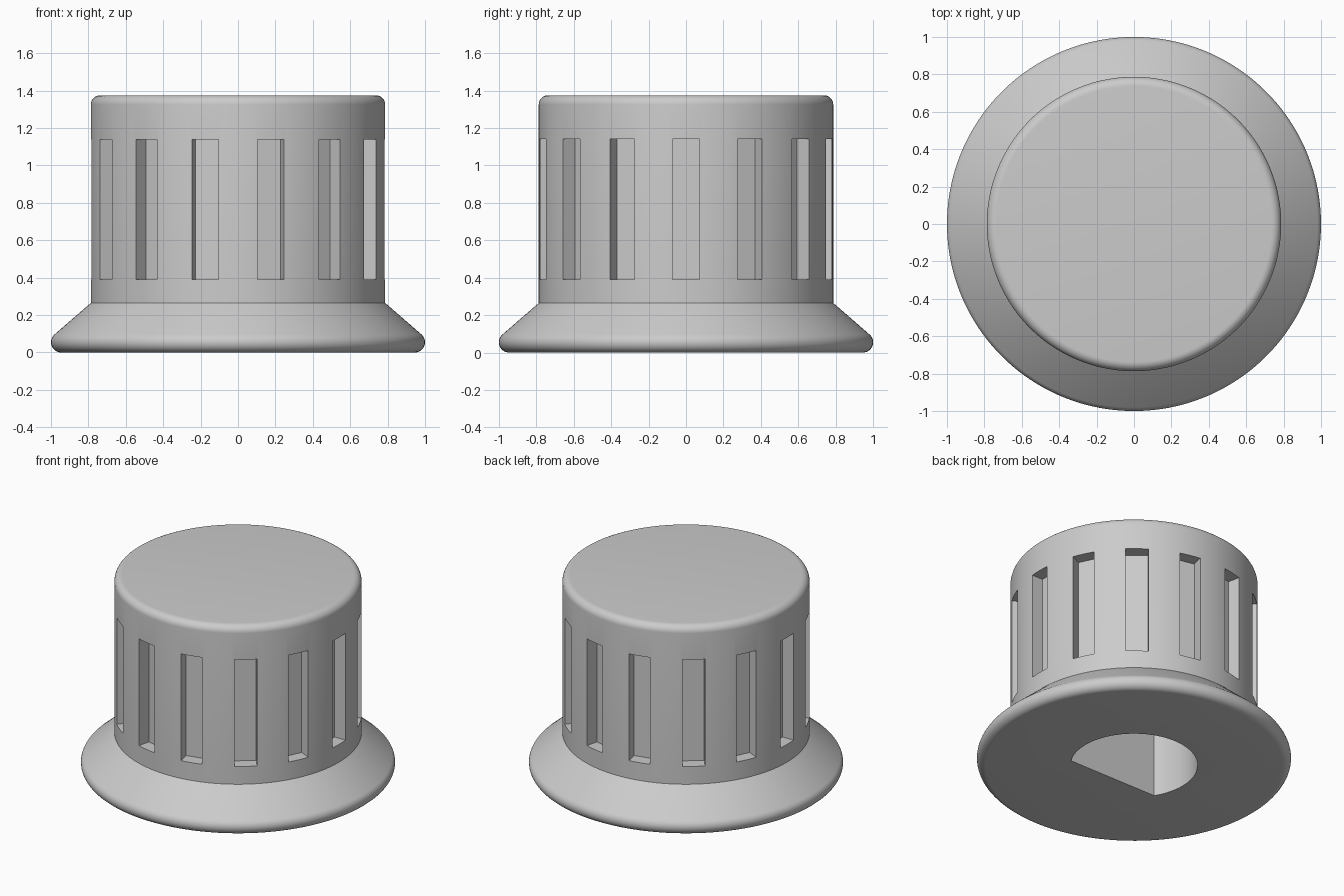
import bpy, bmesh, math
from mathutils import Matrix

if "Cube" in bpy.data.objects:
    bpy.data.objects.remove(bpy.data.objects["Cube"])

SEGMENTS = 168
SLOTS = 14


def mesh_object(name, bm):
    bmesh.ops.recalc_face_normals(bm, faces=bm.faces[:])
    mesh = bpy.data.meshes.new(name)
    bm.to_mesh(mesh)
    bm.free()
    obj = bpy.data.objects.new(name, mesh)
    bpy.context.collection.objects.link(obj)
    return obj


def arc(cx, cz, r, start, end, steps):
    return [(cx + r * math.cos(math.radians(start + (end - start) * i / steps)),
             cz + r * math.sin(math.radians(start + (end - start) * i / steps)))
            for i in range(steps + 1)]


def lathe(name, profile):
    bm = bmesh.new()
    rings = []
    for r, z in profile:
        rings.append([bm.verts.new((r * math.cos(2 * math.pi * i / SEGMENTS),
                                    r * math.sin(2 * math.pi * i / SEGMENTS), z))
                      for i in range(SEGMENTS)])
    for a, b in zip(rings, rings[1:]):
        for i in range(SEGMENTS):
            j = (i + 1) % SEGMENTS
            bm.faces.new((a[i], a[j], b[j], b[i]))
    bm.faces.new(rings[0])
    bm.faces.new(rings[-1])
    return mesh_object(name, bm)


# Knob: rounded skirt rim, cone, straight grip, rounded top edge
profile = (arc(0.945, 0.055, 0.055, -90, 49, 12)
           + [(0.787, 0.265)]
           + arc(0.737, 1.325, 0.05, 0, 90, 8))
knob = lathe("knob", profile)

# Grip slots: one ring of boxes around the body
bm = bmesh.new()
for k in range(SLOTS):
    place = (Matrix.Rotation(2 * math.pi * k / SLOTS, 4, 'Z')
             @ Matrix.Translation((0.80, 0, 0.765))
             @ Matrix.Diagonal((0.20, 0.145, 0.75, 1)))
    bmesh.ops.create_cube(bm, size=1, matrix=place)
slot_cutter = mesh_object("slot_cutter", bm)

# Shaft hole: D-shaped, flat side towards the front
HOLE_R, FLAT_Y, DEPTH = 0.405, -0.212, 0.80
a = math.degrees(math.asin(FLAT_Y / HOLE_R))
bm = bmesh.new()
outline = [bm.verts.new((x, y, -0.1)) for x, y in arc(0, 0, HOLE_R, a, 180 - a, 64)]
base = bm.faces.new(outline)
ext = bmesh.ops.extrude_face_region(bm, geom=[base], use_keep_orig=True)
top = [v for v in ext["geom"] if isinstance(v, bmesh.types.BMVert)]
bmesh.ops.translate(bm, verts=top, vec=(0, 0, DEPTH + 0.1))
hole_cutter = mesh_object("shaft_hole_cutter", bm)

# Cut the slots and the hole
bpy.context.view_layer.objects.active = knob
knob.select_set(True)
for cutter in (slot_cutter, hole_cutter):
    mod = knob.modifiers.new(cutter.name, 'BOOLEAN')
    mod.operation = 'DIFFERENCE'
    mod.solver = 'EXACT'
    mod.object = cutter
    bpy.ops.object.modifier_apply(modifier=mod.name)
    bpy.data.objects.remove(cutter)

bpy.ops.object.shade_smooth_by_angle(angle=math.radians(30))

# Single grey plastic
grey = bpy.data.materials.new("grey_plastic")
grey.diffuse_color = (0.6, 0.6, 0.6, 1)
grey.use_nodes = True
grey.node_tree.nodes["Principled BSDF"].inputs["Base Color"].default_value = grey.diffuse_color
knob.data.materials.clear()
knob.data.materials.append(grey)
